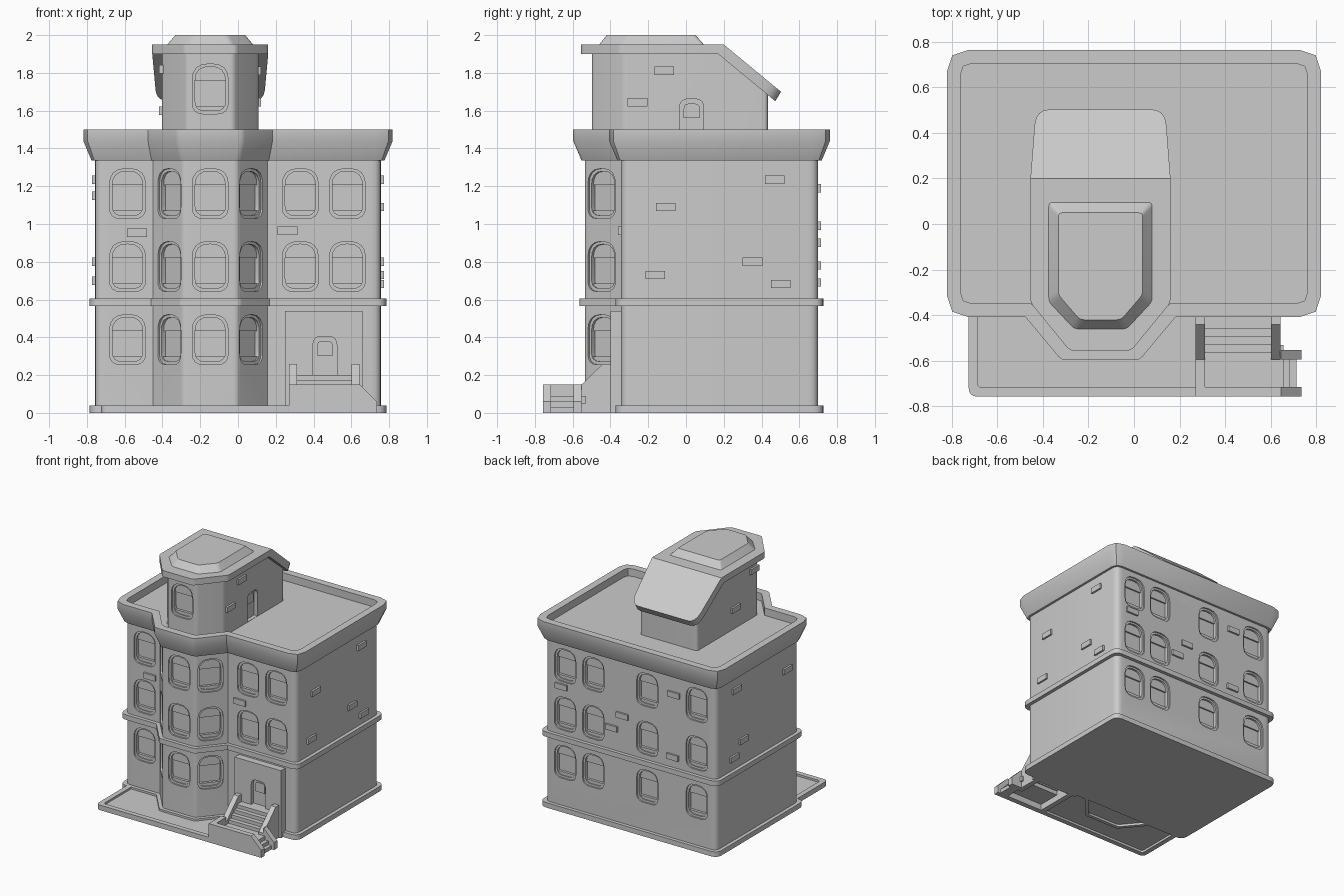
import bpy
import bmesh
from math import radians, pi
from mathutils import Matrix, Vector

if "Cube" in bpy.data.objects:
    bpy.data.objects.remove(bpy.data.objects["Cube"])

stone = bpy.data.materials.new("stone_grey")
stone.use_nodes = True
stone.diffuse_color = (0.6, 0.6, 0.6, 1)
stone.node_tree.nodes["Principled BSDF"].inputs["Base Color"].default_value = (0.6, 0.6, 0.6, 1)

UP = Matrix.Identity(4)
FRONT = Matrix.Rotation(pi / 2, 4, 'X')  # profile in x, z; depth runs towards the front
SIDE = Matrix(((0, 0, 1, 0), (1, 0, 0, 0), (0, 1, 0, 0), (0, 0, 0, 1)))  # profile in y, z
BAY = -0.147  # centre line of bay and tower
parts = []


def facing(x, y, z, angle):
    return Matrix.Translation((x, y, z)) @ Matrix.Rotation(radians(angle), 4, 'Z') @ FRONT


def rounded(points, radii, steps=4):
    """Round the corners of a polygon; radius 0 leaves a corner sharp."""
    out = []
    for i, p in enumerate(points):
        p, r = Vector(p), radii[i]
        if r == 0:
            out.append(p)
            continue
        a = p + (Vector(points[i - 1]) - p).normalized() * r
        b = p + (Vector(points[(i + 1) % len(points)]) - p).normalized() * r
        for k in range(steps + 1):
            t = k / steps
            out.append(a * (1 - t) ** 2 + p * 2 * t * (1 - t) + b * t * t)
    return out


def rect(x0, x1, y0, y1, low=0, high=0):
    return rounded([(x0, y0), (x1, y0), (x1, y1), (x0, y1)], [low, low, high, high])


def loft(bm, rings, matrix=UP):
    """Join stacked outlines into one closed solid."""
    loops = [[bm.verts.new(matrix @ Vector((p[0], p[1], h))) for p in pts] for pts, h in rings]
    n = len(loops[0])
    faces = [bm.faces.new(loops[0]), bm.faces.new(loops[-1])]
    for a, b in zip(loops, loops[1:]):
        faces += [bm.faces.new((a[i], a[(i + 1) % n], b[(i + 1) % n], b[i])) for i in range(n)]
    bmesh.ops.recalc_face_normals(bm, faces=faces)


def finish(name, bm):
    mesh = bpy.data.meshes.new(name)
    bm.to_mesh(mesh)
    bm.free()
    obj = bpy.data.objects.new(name, mesh)
    bpy.context.collection.objects.link(obj)
    mesh.materials.append(stone)
    parts.append(obj)
    return obj


def solid(name, rings, matrix=UP):
    bm = bmesh.new()
    loft(bm, rings, matrix)
    return finish(name, bm)


def box(bm, x0, x1, y0, y1, z0, z1, matrix=UP):
    loft(bm, [(rect(x0, x1, y0, y1), z0), (rect(x0, x1, y0, y1), z1)], matrix)


def carve(target, cutter_bm):
    cutter = finish("cutter", cutter_bm)
    cutter.hide_render = True
    mod = target.modifiers.new("openings", 'BOOLEAN')
    mod.operation, mod.solver, mod.object = 'DIFFERENCE', 'EXACT', cutter
    graph = bpy.context.evaluated_depsgraph_get()
    mesh = bpy.data.meshes.new_from_object(target.evaluated_get(graph))
    target.modifiers.clear()
    target.data = mesh
    parts.remove(cutter)
    bpy.data.objects.remove(cutter)


def footprint(off, r, steps=4):
    """House outline with the front bay, grown outwards by off."""
    x, y0, y1 = 0.757 + off, -0.345 - off, 0.70 + off
    side, front = 0.302 + 0.45 * off, 0.143 + 0.45 * off
    pts = [(-x, y0), (BAY - side, y0), (BAY - front, -0.535 - off), (BAY + front, -0.535 - off),
           (BAY + side, y0), (x, y0), (x, y1), (-x, y1)]
    return rounded(pts, [r, 0, 0.02, 0.02, 0, r, r, r], steps)


def tower_plan(half, front_half, y_front, y_turn, y_back, r):
    pts = [(BAY - half, y_turn), (BAY - front_half, y_front), (BAY + front_half, y_front),
           (BAY + half, y_turn), (BAY + half, y_back), (BAY - half, y_back)]
    return rounded(pts, [0.02, 0.02, 0.02, 0.02, r, r])


def slope_back(obj, y0, z_min, z_top, taper):
    """Fold everything above z_min downwards behind y0, narrowing towards the tip."""
    bm = bmesh.new()
    bm.from_mesh(obj.data)
    bmesh.ops.bisect_plane(bm, geom=bm.verts[:] + bm.edges[:] + bm.faces[:],
                           plane_co=(0, y0, 0), plane_no=(0, 1, 0))
    for v in bm.verts:
        if v.co.z > z_min and v.co.y > y0 - 0.001:
            run, lower = v.co.y - y0, v.co.z < z_top - 0.01
            v.co.z -= run * 0.825
            v.co.x -= (v.co.x - BAY) * run * taper
            if lower:
                v.co.y -= 0.03
    bm.to_mesh(obj.data)
    bm.free()


# House shell, trims and flared parapet
walls = solid("walls", [(footprint(0, 0.05), 0.035), (footprint(0, 0.05), 1.40)])
solid("base_trim", [(footprint(0, 0.05), 0.03), (footprint(0, 0.05), 0),
                    (footprint(0.028, 0.06), 0), (footprint(0.028, 0.06), 0.04)])
solid("house_floor", [(rect(-0.757, 0.757, -0.36, 0.70, 0.04, 0.04), 0),
                      (rect(-0.757, 0.757, -0.36, 0.70, 0.04, 0.04), 0.035)])
solid("belt_course", [(footprint(0.028, 0.06), 0.565), (footprint(0.028, 0.06), 0.605)])
solid("cornice", [(footprint(0.018, 0.06, 2), 1.335), (footprint(0.062, 0.09, 2), 1.44),
                  (footprint(0.062, 0.09, 2), 1.5), (footprint(0.004, 0.05, 2), 1.5),
                  (footprint(0.004, 0.05, 2), 1.44)])

# Rooftop tower with a roof folding down at the back
plan = tower_plan(0.255, 0.125, -0.497, -0.325, 0.434, 0.03)
tower = solid("tower", [(plan, 1.42), (plan, 1.92)])
slope_back(tower, 0.17, 1.5, 1.92, 0)
plan = tower_plan(0.307, 0.135, -0.555, -0.345, 0.503, 0.07)
roof = solid("tower_roof", [(plan, 1.90), (plan, 1.95)])
slope_back(roof, 0.2, 1.5, 1.95, 0.25)
solid("roof_cap", [(tower_plan(0.227, 0.115, -0.46, -0.34, 0.095, 0.02), 1.94),
                   (tower_plan(0.227, 0.115, -0.46, -0.34, 0.095, 0.02), 1.95),
                   (tower_plan(0.185, 0.09, -0.42, -0.31, 0.05, 0.02), 2.0)])

# Windows: stepped recess, raised upper sash and a sill
sashes = bmesh.new()


def window(cutters, m):
    outer = rect(-0.095, 0.095, -0.132, 0.132, 0.06, 0.085)
    inner = rect(-0.08, 0.08, -0.115, 0.118, 0.05, 0.075)
    loft(cutters, [(outer, 0.02), (outer, -0.012), (inner, -0.012), (inner, -0.04)], m)
    box(sashes, -0.082, 0.082, 0.045, 0.12, -0.045, -0.028, m)
    box(sashes, -0.082, 0.082, -0.12, -0.09, -0.045, -0.02, m)


openings = bmesh.new()
for z in (0.388, 0.775, 1.161):
    for x in (-0.585, BAY, 0.33, 0.579):
        window(openings, facing(x, 0.70, z, 180))
        if x == BAY:
            window(openings, facing(x, -0.535, z, 0))
        elif x < 0 or z > 0.5:
            window(openings, facing(x, -0.345, z, 0))
    for s in (-1, 1):
        window(openings, facing(BAY + s * 0.217, -0.447, z, s * 50))
carve(walls, openings)

# Doors: arched recess with a raised panel
panels = bmesh.new()


def door(cutters, m, bottom):
    arch = rect(-0.063, 0.063, bottom, 0, 0, 0.045)
    loft(cutters, [(arch, 0.02), (arch, -0.03)], m)
    panel = rect(-0.042, 0.042, -0.1, -0.025, 0, 0.025)
    loft(panels, [(panel, -0.035), (panel, -0.02)], m)


openings = bmesh.new()
window(openings, facing(BAY, -0.497, 1.715, 0))
door(openings, facing(BAY + 0.255, 0.03, 1.662, 90), -0.22)
carve(tower, openings)
surround = bmesh.new()
box(surround, 0.25, 0.66, -0.40, -0.32, 0, 0.54)
surround = finish("door_surround", surround)
openings = bmesh.new()
door(openings, facing(0.46, -0.40, 0.405, 0), -0.205)
carve(surround, openings)
finish("window_sashes", sashes)
finish("door_panels", panels)

# Protruding bricks: wall angle, wall position, then (along, height) pairs
bricks = bmesh.new()
brick_walls = (
    (0, -0.345, [(-0.535, 0.953), (0.262, 0.964)]),
    (180, 0.70, [(0.61, 0.99), (-0.385, 1.19), (0.07, 0.9), (0.165, 0.78), (-0.375, 0.69)]),
    (90, 0.757, [(0.47, 1.235), (-0.107, 1.09), (0.352, 0.8), (-0.162, 0.73), (0.502, 0.682)]),
    (-90, -0.757, [(0.45, 1.235), (-0.19, 1.15), (0.36, 0.8), (0.48, 0.7)]),
    (90, BAY + 0.255, [(-0.115, 1.812), (-0.257, 1.645)]),
    (-90, BAY - 0.255, [(-0.045, 1.6), (-0.28, 1.82)]))
for angle, wall, spots in brick_walls:
    for along, z in spots:
        x, y = (along, wall) if angle % 180 == 0 else (wall, along)
        box(bricks, -0.052, 0.052, -0.022, 0.022, -0.02, 0.015, facing(x, y, z, angle))
finish("protruding_bricks", bricks)

# Sunken front yard with a low kerb, hollow underneath
outer = rect(-0.725, 0.30, -0.757, -0.36, 0.04)
inner = rect(-0.685, 0.28, -0.717, -0.37, 0.02)
solid("front_yard", [(inner, 0.018), (inner, 0), (outer, 0), (outer, 0.04),
                     (inner, 0.04), (inner, 0.024)])

# Entrance stairs: upper flight, landing and side steps, all thin slabs
stairs = bmesh.new()
box(stairs, 0.30, 0.655, -0.73, -0.53, 0.05, 0.09)
for i in range(4):
    y, top = -0.565 + 0.035 * i, 0.1175 + 0.0275 * i
    box(stairs, 0.30, 0.61, y, -0.39 if i == 3 else y + 0.045, top - 0.035, top)
for i in range(2):
    top = 0.06 - 0.03 * i
    box(stairs, 0.64, 0.685 + 0.028 * i, -0.73, -0.58, top - 0.03, top)
finish("stairs", stairs)

# Stair walls with sloping tops
cheeks = bmesh.new()
for x, tail in ((0.27, [(-0.595, 0.15), (-0.757, 0.15), (-0.757, 0)]), (0.60, [(-0.595, 0)])):
    profile = [(-0.39, 0), (-0.39, 0.26), (-0.44, 0.26), (-0.595, 0.11)] + tail
    loft(cheeks, [(profile, x), (profile, x + 0.042)], SIDE)
for x, depth in ((0.27, 0.715), (0.64, 0.553)):
    profile = [(x, 0), (x, 0.15), (0.645, 0.15), (0.735, 0.06), (0.735, 0)]
    loft(cheeks, [(profile, depth), (profile, depth + 0.042)], FRONT)
finish("stair_walls", cheeks)

# Smooth rounded corners, keep hard edges
bpy.ops.object.select_all(action='DESELECT')
for obj in parts:
    obj.select_set(True)
bpy.context.view_layer.objects.active = walls
bpy.ops.object.shade_smooth_by_angle(angle=radians(30))
